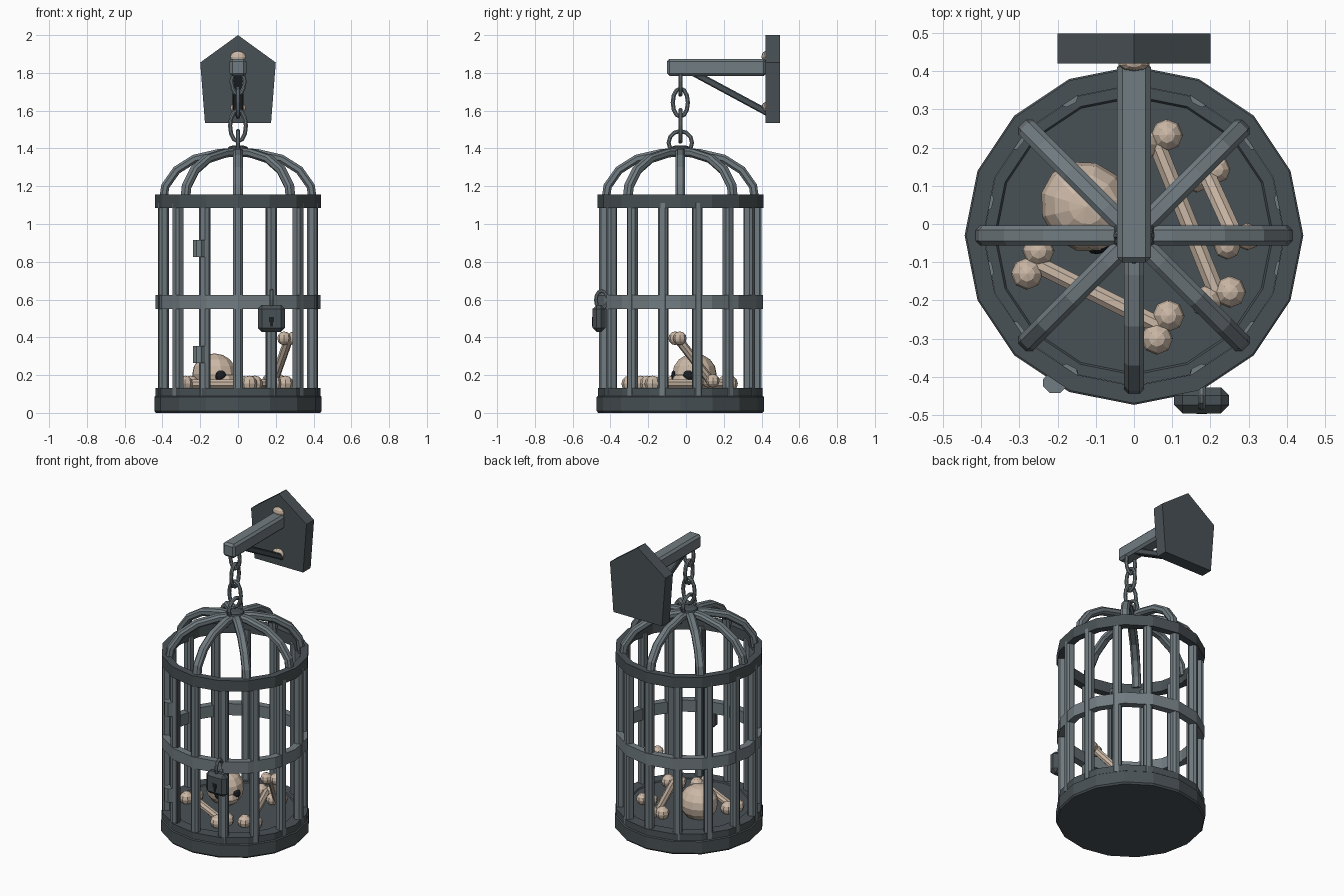
import bpy, bmesh, math
from math import sin, cos, pi, radians
from mathutils import Vector, Matrix

if "Cube" in bpy.data.objects:
    bpy.data.objects.remove(bpy.data.objects["Cube"])

CY = -0.03          # cage axis
SIDES = 16


def material(name, rgb):
    m = bpy.data.materials.new(name)
    m.use_nodes = True
    m.diffuse_color = (*rgb, 1)
    m.node_tree.nodes["Principled BSDF"].inputs["Base Color"].default_value = (*rgb, 1)
    return m


dark = material("dark iron", (0.066, 0.082, 0.090))
iron = material("worn iron", (0.165, 0.200, 0.218))
bone = material("old bone", (0.60, 0.48, 0.38))
black = material("hollow black", (0.012, 0.014, 0.016))


def finish(name, bm, mat):
    bmesh.ops.recalc_face_normals(bm, faces=bm.faces)
    me = bpy.data.meshes.new(name)
    bm.to_mesh(me)
    bm.free()
    me.materials.append(mat)
    ob = bpy.data.objects.new(name, me)
    bpy.context.collection.objects.link(ob)
    return ob


def lathe(name, profile, mat, closed=False):
    """Turn an (r, z) profile about the cage axis."""
    bm = bmesh.new()
    rings = [[bm.verts.new((r * cos(2 * pi * i / SIDES), CY + r * sin(2 * pi * i / SIDES), z))
              for i in range(SIDES)] for r, z in profile]
    pairs = list(zip(rings, rings[1:])) + ([(rings[-1], rings[0])] if closed else [])
    for a, b in pairs:
        for i in range(SIDES):
            j = (i + 1) % SIDES
            bm.faces.new((a[i], a[j], b[j], b[i]))
    if not closed:
        bm.faces.new(rings[0])
        bm.faces.new(rings[-1])
    return finish(name, bm, mat)


def section(w, h, c):
    """Rectangle with chamfered corners."""
    w, h = w / 2, h / 2
    return [(w, c - h), (w, h - c), (w - c, h), (c - w, h),
            (-w, h - c), (-w, c - h), (c - w, -h), (w - c, -h)]


def sweep(name, path, sec, side, mat, loop=False):
    """Carry a section along a path lying in the plane normal to side."""
    bm = bmesh.new()
    path = [Vector(p) for p in path]
    side = Vector(side).normalized()
    n = len(path)
    rings = []
    for i, p in enumerate(path):
        a = path[(i - 1) % n] if loop or i else p
        b = path[(i + 1) % n] if loop or i < n - 1 else p
        up = side.cross(b - a).normalized()
        rings.append([bm.verts.new(p + side * u + up * v) for u, v in sec])
    k = len(sec)
    for i in range(n if loop else n - 1):
        a, b = rings[i], rings[(i + 1) % n]
        for j in range(k):
            bm.faces.new((a[j], a[(j + 1) % k], b[(j + 1) % k], b[j]))
    if not loop:
        bm.faces.new(rings[0])
        bm.faces.new(rings[-1])
    return finish(name, bm, mat)


def box(name, centre, size, mat, bevel=0.0):
    bm = bmesh.new()
    bmesh.ops.create_cube(bm, size=1, matrix=Matrix.Translation(centre) @ Matrix.Diagonal((*size, 1)))
    if bevel:
        bmesh.ops.bevel(bm, geom=bm.edges[:], offset=bevel, segments=1, affect="EDGES")
    return finish(name, bm, mat)


def ball(name, centre, size, mat, u=10, v=6, turn=0.0):
    bm = bmesh.new()
    m = Matrix.Translation(centre) @ Matrix.Rotation(turn, 4, "Z") @ Matrix.Diagonal((*size, 1))
    bmesh.ops.create_uvsphere(bm, u_segments=u, v_segments=v, radius=1, matrix=m)
    return finish(name, bm, mat)


def link(name, z, half_w, half_h, thick, plane, mat=iron, x=0.0, y=CY):
    """Oval ring; plane is the horizontal axis it spreads along."""
    axis = Vector((1, 0, 0)) if plane == "x" else Vector((0, 1, 0))
    c = Vector((x, y, z))
    pts = [c + axis * half_w * cos(t * pi / 6) + Vector((0, 0, half_h * sin(t * pi / 6)))
           for t in range(12)]
    side = (0, 1, 0) if plane == "x" else (1, 0, 0)
    return sweep(name, pts, section(thick, thick, thick * 0.3), side, mat, True)


# Base, floor and bands
lathe("base", [(0.435, 0), (0.443, 0.01), (0.443, 0.085), (0.436, 0.09),
               (0.436, 0.132), (0.365, 0.132), (0.36, 0.125)], dark)
for name, lo, hi, r, mat in (("middle_band", 0.55, 0.625, 0.437, iron),
                             ("top_band", 1.085, 1.155, 0.439, dark)):
    lathe(name, [(r, lo), (r, hi), (r - 0.045, hi), (r - 0.045, lo)], mat, True)

# Upright bars
for i in range(14):
    a = -pi / 2 + i * 2 * pi / 14
    x, y = 0.405 * cos(a), CY + 0.405 * sin(a)
    sweep("bar", [(x, y, 0.09), (x, y, 1.11)], section(0.052, 0.052, 0.012),
          (-sin(a), cos(a), 0), iron)

# Dome ribs
for i in range(8):
    a = i * pi / 4
    prof = [(0.395, 1.13), (0.385, 1.2), (0.325, 1.285), (0.23, 1.345), (0.1, 1.375), (0.0, 1.38)]
    sweep("dome_rib", [(r * cos(a), CY + r * sin(a), z) for r, z in prof],
          section(0.052, 0.045, 0.012), (-sin(a), cos(a), 0), iron)
lathe("dome_cap", [(0.05, 1.36), (0.06, 1.385), (0.05, 1.408), (0.03, 1.415)], dark)

# Door frame, hinges and padlock
for x in (-0.158, 0.158):
    box("door_stile", (x, -0.40, 0.61), (0.022, 0.035, 0.96), dark)
for z in (0.31, 0.87):
    sweep("hinge", [(-0.207, -0.415, z - 0.045), (-0.207, -0.415, z + 0.045)],
          section(0.062, 0.055, 0.018), (1, 0, 0), iron)
box("padlock_body", (0.177, -0.461, 0.5), (0.144, 0.068, 0.144), dark, 0.022)
box("keyhole_top", (0.177, -0.4955, 0.495), (0.028, 0.004, 0.026), black)
box("keyhole_slot", (0.177, -0.4955, 0.472), (0.014, 0.004, 0.03), black)
link("shackle", 0.598, 0.03, 0.048, 0.02, "y", iron, 0.177, -0.447)

# Hanging ring and chain
link("hanging_ring", 1.43, 0.062, 0.062, 0.022, "y")
link("lower_link", 1.52, 0.042, 0.083, 0.022, "x")
link("middle_link", 1.643, 0.04, 0.075, 0.022, "y")
link("upper_link", 1.755, 0.034, 0.07, 0.022, "x")

# Wall bracket
bm = bmesh.new()
outline = [(0, 2.0), (0.2, 1.855), (0.175, 1.535), (-0.175, 1.535), (-0.2, 1.855)]
face = bm.faces.new([bm.verts.new((x, 0.42, z)) for x, z in outline])
ext = bmesh.ops.extrude_face_region(bm, geom=[face])
bmesh.ops.translate(bm, vec=(0, 0.078, 0),
                    verts=[v for v in ext["geom"] if isinstance(v, bmesh.types.BMVert)])
finish("wall_plate", bm, dark)
box("arm", (0, 0.162, 1.829), (0.088, 0.526, 0.09), iron, 0.014)
sweep("brace", [(0, 0.04, 1.80), (0, 0.43, 1.59)], section(0.058, 0.036, 0.006), (1, 0, 0), dark)
for z in (1.885, 1.615):
    ball("rivet", (0, 0.42, z), (0.042, 0.02, 0.03), bone)


# Loose bones: a shaft with two knobs at each end
def long_bone(a, b, knob):
    a, b = Vector(a), Vector(b)
    side = (b - a).cross(Vector((0, 0, 1))).normalized()
    sweep("bone_shaft", [a, b], section(0.044, 0.044, 0.013), side, bone)
    for end in (a, b):
        for s in (-1, 1):
            ball("bone_knob", end + side * s * knob * 0.8, (knob,) * 3, bone, 8, 6)


long_bone((0.055, 0.22, 0.155), (0.22, -0.19, 0.155), 0.042)
long_bone((0.19, 0.13, 0.17), (0.27, -0.045, 0.395), 0.036)
long_bone((-0.265, -0.1, 0.155), (0.075, -0.27, 0.155), 0.042)

# Skull, turned toward the front left
skull = Vector((-0.125, 0.045, 0.205))
ball("skull", skull, (0.125, 0.115, 0.11), bone, 12, 8, radians(-45))
ball("skull_face", skull + Vector((0.05, -0.05, -0.035)), (0.07, 0.075, 0.05), bone, 10, 6, radians(-45))
for ang in (-72, -18):
    d = Vector((cos(radians(ang)), sin(radians(ang)), 0))
    ball("eye_socket", skull + d * 0.108 + Vector((0, 0, -0.008)), (0.02, 0.032, 0.032), black, 10, 6, radians(ang))
